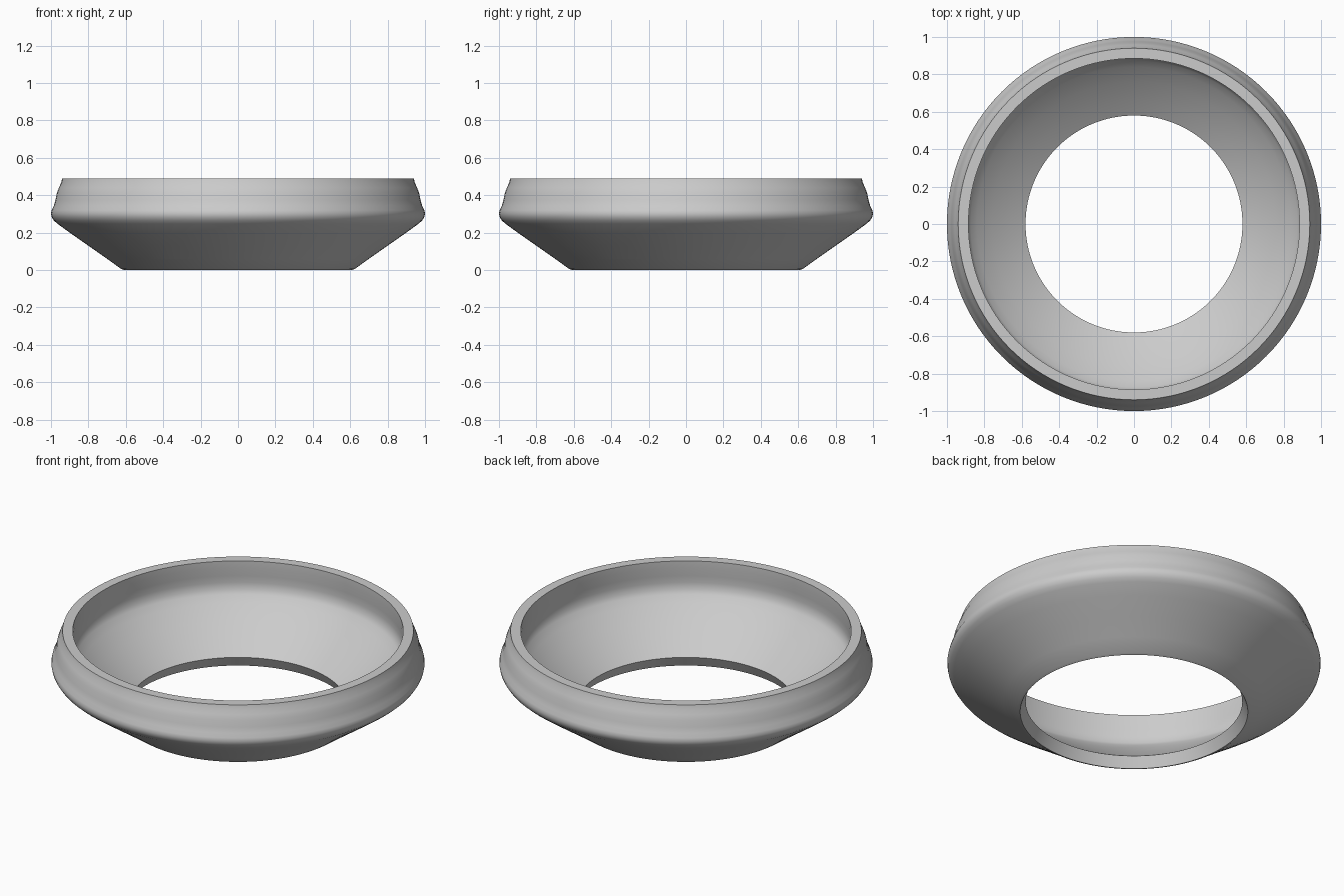
import bpy, bmesh, math

if "Cube" in bpy.data.objects:
    bpy.data.objects.remove(bpy.data.objects["Cube"], do_unlink=True)

# Single matte grey
grey = bpy.data.materials.new("matte_grey")
grey.use_nodes = True
colour = (0.6, 0.6, 0.6, 1)
grey.diffuse_color = colour
grey.node_tree.nodes["Principled BSDF"].inputs["Base Color"].default_value = colour

# Closed cross-section as (radius, height)
outer_flare = [(0.61, 0), (0.625, 0.006), (0.70, 0.06), (0.80, 0.13), (0.90, 0.20), (0.965, 0.247)]
outer_bulge = [(0.985, 0.265), (0.996, 0.283), (1.0, 0.302), (0.996, 0.32), (0.985, 0.343)]
outer_collar = [(0.976, 0.375), (0.969, 0.41), (0.958, 0.44), (0.946, 0.465), (0.94, 0.49)]
inner_wall = [(0.885, 0.49), (0.885, 0.45), (0.89, 0.40), (0.892, 0.36), (0.888, 0.32)]
inner_bowl = [(0.873, 0.298), (0.84, 0.262), (0.76, 0.193), (0.66, 0.115), (0.58, 0.062)]
profile = outer_flare + outer_bulge + outer_collar + inner_wall + inner_bowl

# Revolve the section into a hollow ring
bm = bmesh.new()
verts = [bm.verts.new((r, 0, z)) for r, z in profile]
edges = [bm.edges.new((v, verts[(i + 1) % len(verts)])) for i, v in enumerate(verts)]
bmesh.ops.spin(bm, geom=verts + edges, cent=(0, 0, 0), axis=(0, 0, 1),
               angle=math.tau, steps=128, use_merge=True)
bmesh.ops.remove_doubles(bm, verts=bm.verts, dist=0.0001)
bmesh.ops.recalc_face_normals(bm, faces=bm.faces)
mesh = bpy.data.meshes.new("flared_ring")
bm.to_mesh(mesh)
bm.free()

ring = bpy.data.objects.new("flared_ring", mesh)
bpy.context.collection.objects.link(ring)
mesh.materials.append(grey)

# Smooth shading with crisp rim, crease and foot edges
bpy.ops.object.select_all(action="DESELECT")
ring.select_set(True)
bpy.context.view_layer.objects.active = ring
bpy.ops.object.shade_smooth_by_angle(angle=math.radians(32))
